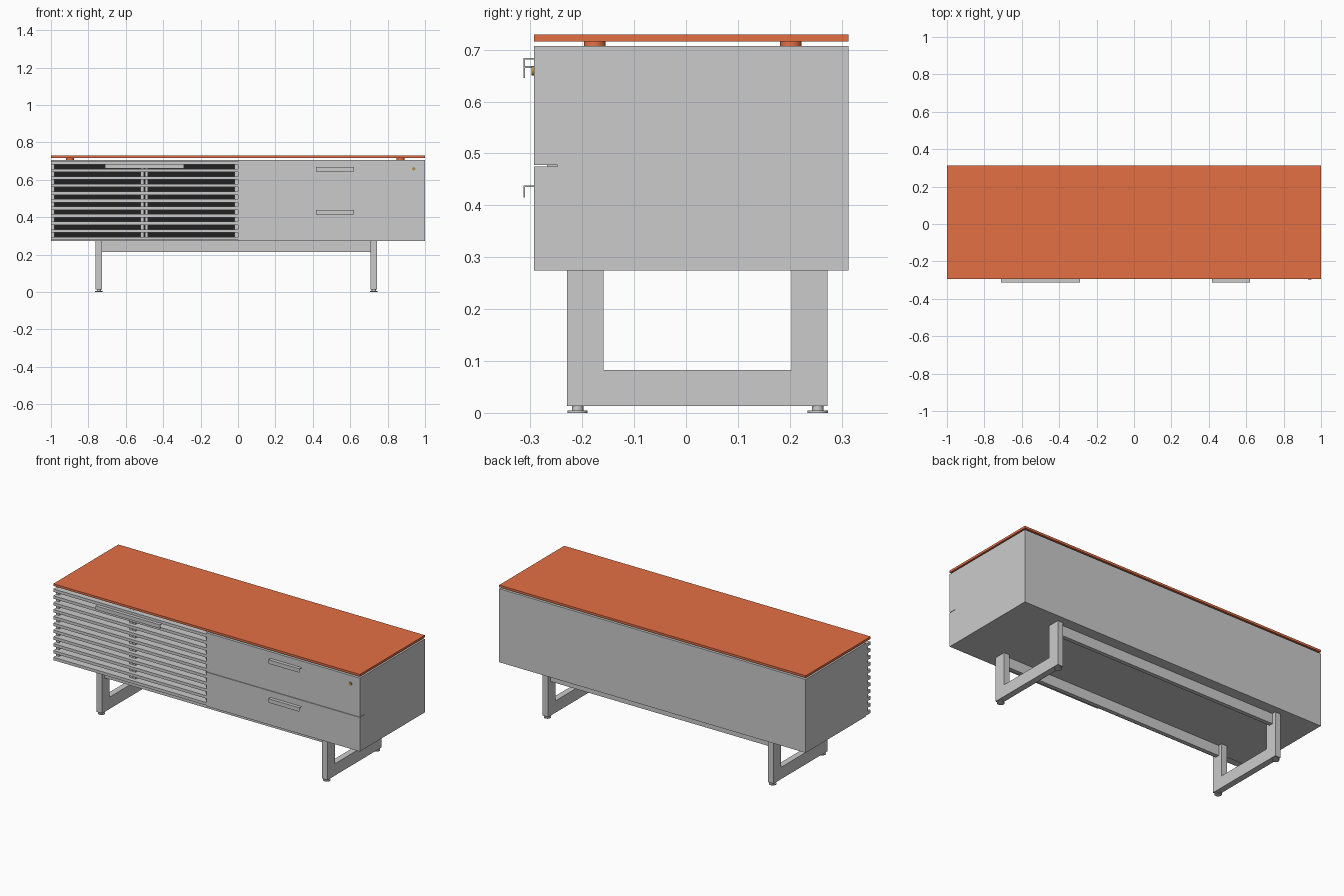
import bpy, bmesh
from mathutils import Matrix

if "Cube" in bpy.data.objects:
    bpy.data.objects.remove(bpy.data.objects["Cube"])


def material(name, rgb):
    m = bpy.data.materials.new(name)
    m.diffuse_color = (*rgb, 1)
    m.use_nodes = True
    m.node_tree.nodes["Principled BSDF"].inputs["Base Color"].default_value = m.diffuse_color
    return m


RED = material("red_lacquer", (0.78, 0.16, 0.06))
BLACK = material("black_cloth", (0.015, 0.015, 0.015))
BRASS = material("brass", (0.45, 0.28, 0.06))


def finish(name, bm, mat=None):
    me = bpy.data.meshes.new(name)
    bmesh.ops.recalc_face_normals(bm, faces=bm.faces)
    bm.to_mesh(me)
    bm.free()
    if mat:
        me.materials.append(mat)
    ob = bpy.data.objects.new(name, me)
    bpy.context.collection.objects.link(ob)
    return ob


def box(name, x, y, z, mat=None):
    bm = bmesh.new()
    bmesh.ops.create_cube(bm, size=1)
    for v in bm.verts:
        for i, (a, b) in enumerate((x, y, z)):
            v.co[i] = a if v.co[i] < 0 else b
    return finish(name, bm, mat)


def prism(name, points, x0, x1, mat=None):
    """Extrude a (y, z) outline along x."""
    bm = bmesh.new()
    f = bm.faces.new([bm.verts.new((x0, y, z)) for y, z in points])
    r = bmesh.ops.extrude_face_region(bm, geom=[f])
    for v in r["geom"]:
        if isinstance(v, bmesh.types.BMVert):
            v.co.x = x1
    return finish(name, bm, mat)


def cylinder(name, center, r, depth, axis="Z", mat=None):
    bm = bmesh.new()
    rot = Matrix.Rotation(1.5707963, 4, "X") if axis == "Y" else Matrix()
    bmesh.ops.create_cone(bm, cap_ends=True, segments=24, radius1=r, radius2=r,
                          depth=depth, matrix=Matrix.Translation(center) @ rot)
    ob = finish(name, bm, mat)
    for p in ob.data.polygons:
        p.use_smooth = len(p.vertices) == 4
    return ob


FRONT, FACE, BACK = -0.293, -0.248, 0.313

# Carcass and floating top
box("carcass", (-1, 1), (FACE, BACK), (0.274, 0.707))
box("top_panel", (-1, 1), (FRONT, BACK), (0.716, 0.729), RED)
for x in (-0.898, 0.868):
    for y in (-0.176, 0.202):
        cylinder("top_spacer", (x, y, 0.7115), 0.021, 0.009, mat=RED)

# Drawer fronts with a narrow gap between them
box("lower_drawer_front", (0, 1), (FRONT, FACE), (0.274, 0.475))
box("upper_drawer_front", (0, 1), (FRONT, FACE), (0.4775, 0.707))

# Slatted door: cloth backing, recessed stiles, horizontal slats
box("door_cloth", (-0.985, -0.015), (FACE - 0.002, FACE), (0.285, 0.695), BLACK)
for a, b in ((-1, -0.98), (-0.52, -0.502), (-0.498, -0.48), (-0.02, -0.001)):
    box("door_stile", (a, b), (-0.268, FACE), (0.279, 0.699))
for i in range(11):
    z = 0.690 - i * 0.0403
    box("door_slat", (-1, -0.001), (FRONT, FACE), (z - 0.0085, z + 0.0085))


# Angled pull handles
def handle(name, x0, x1, z, drop):
    t, yo = 0.003, -0.313
    prism(name, [(FRONT, z), (yo, z), (yo, z - drop), (yo + t, z - drop),
                 (yo + t, z - t), (FRONT, z - t)], x0, x1)


handle("door_handle", -0.71, -0.29, 0.684, 0.022)
handle("upper_drawer_handle", 0.417, 0.62, 0.668, 0.023)
handle("lower_drawer_handle", 0.417, 0.62, 0.438, 0.023)
cylinder("lock", (0.94, -0.295, 0.659), 0.009, 0.006, "Y", BRASS)

# U-shaped leg frames with levelling feet
U = [(-0.229, 0.274), (-0.229, 0.013), (0.273, 0.013), (0.273, 0.274),
     (0.203, 0.274), (0.203, 0.083), (-0.159, 0.083), (-0.159, 0.274)]
for x in (-0.744, 0.726):
    prism("leg_frame", U, x - 0.018, x + 0.018)
    for y in (-0.209, 0.254):
        cylinder("foot_stem", (x, y, 0.0085), 0.011, 0.011)
        cylinder("foot_pad", (x, y, 0.0025), 0.0195, 0.005)

# Long rails tying the leg frames together
for y in (-0.194, 0.238):
    box("under_rail", (-0.726, 0.708), (y - 0.012, y + 0.012), (0.214, 0.274))
